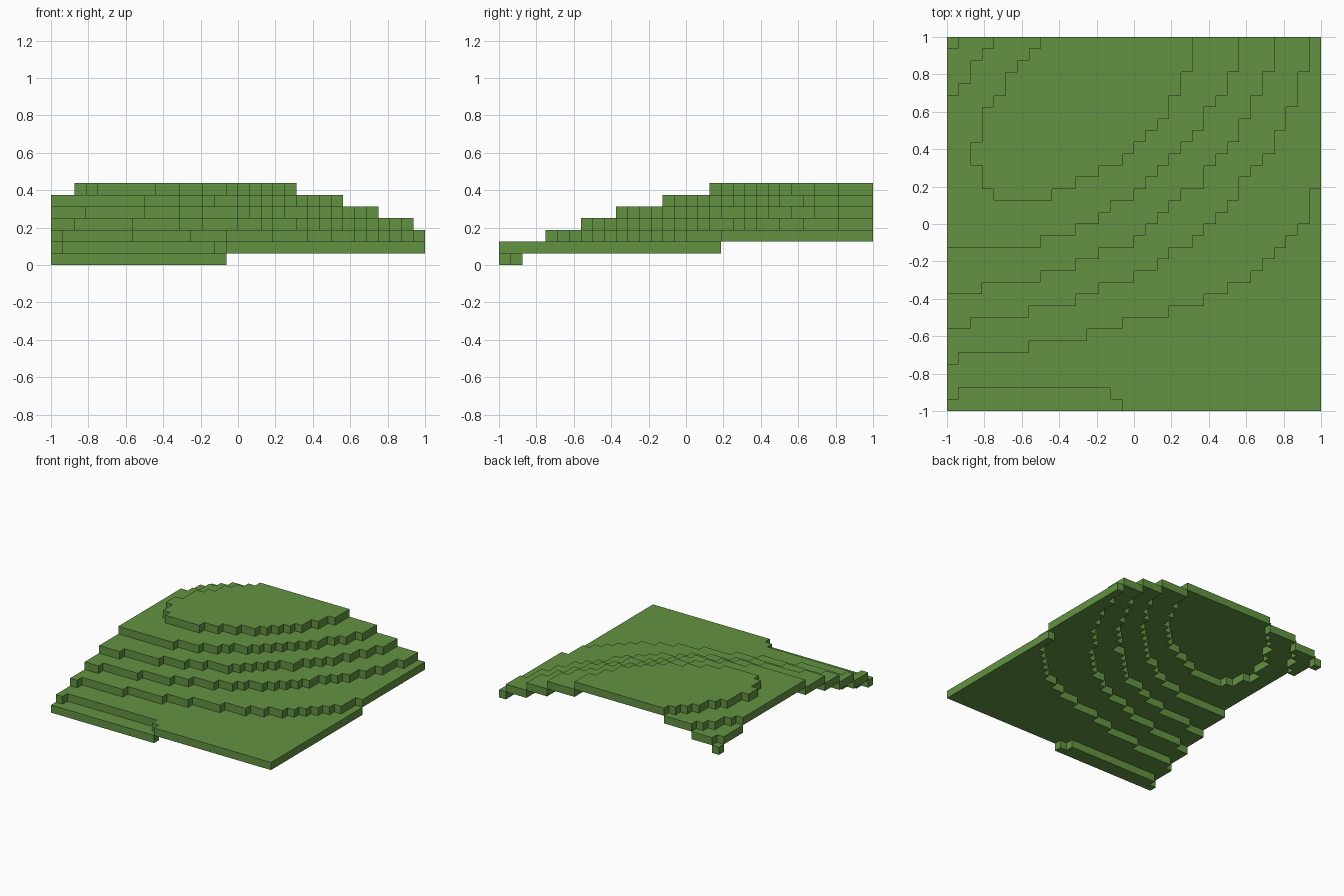
import bpy
import bmesh
import math

if "Cube" in bpy.data.objects:
    bpy.data.objects.remove(bpy.data.objects["Cube"], do_unlink=True)

COUNT = 32            # blocks along each side
SIZE = 2 / COUNT      # edge length of one block

# Single flat grass colour
grass = bpy.data.materials.new("grass_green")
grass_color = (0.125, 0.29, 0.055, 1)
grass.diffuse_color = grass_color
grass.use_nodes = True
grass.node_tree.nodes["Principled BSDF"].inputs["Base Color"].default_value = grass_color


def contour(first_row, widths):
    """Row of a stepped line in each column; each width is the run on one row."""
    rows = []
    for step, width in enumerate(widths):
        rows += [first_row + step] * width
    return rows + [COUNT] * (COUNT - len(rows))


# Front edge of every terrace, from low to high
floors = [
    [1] + [2] * 13 + [1] + [0] * 17,
    contour(4, [1, 6, 5, 3, 4, 3, 2, 2, 1, 1, 1, 1, 1, 0, 0, 1]),
    contour(7, [2, 5, 4, 2, 3, 2, 1, 2, 1, 1, 1, 1, 0, 1, 1, 1, 0, 1, 0, 1, 0, 0, 1]),
    contour(10, [3, 5, 3, 2, 3, 1, 1, 1, 1, 2, 0, 1, 1, 1, 0, 1, 0, 1, 0, 1]),
    contour(14, [8, 3, 2, 1, 2, 1, 1, 1, 1, 1, 1, 0, 1, 1, 0, 1]),
    contour(18, [9, 2, 2, 2, 1, 1, 1, 1, 0, 1, 0, 1]),
]
# The summit is rounded off on its right-hand side
floors[-1][:4] = [COUNT, COUNT, 21, 19]

# Back edge of the terraces, where the hill falls away at the rear corner
full = [COUNT] * COUNT
ceilings = [
    full, full, full,
    contour(31, [1]),
    contour(27, [1, 1, 0, 1, 1]),
    contour(23, [3, 0, 0, 1, 1, 0, 1, 1, 1]),
]


def level(col, row):
    """Height of the ground, in blocks, at one cell."""
    return sum(f[col] <= row < c[col] for f, c in zip(floors, ceilings))


def build_terrace(name, height):
    """Make a slab one block thick from all the cells at this height."""
    bm = bmesh.new()
    corners = {}

    def corner(col, row):
        if (col, row) not in corners:
            corners[col, row] = bm.verts.new(
                (col * SIZE - 1, row * SIZE - 1, height * SIZE))
        return corners[col, row]

    for col in range(COUNT):
        for row in range(COUNT):
            if level(col, row) == height:
                bm.faces.new([corner(col, row), corner(col + 1, row),
                              corner(col + 1, row + 1), corner(col, row + 1)])

    # Raise the flat outline, keeping the underside closed
    raised = bmesh.ops.extrude_face_region(bm, geom=bm.faces[:], use_keep_orig=True)
    top = [v for v in raised["geom"] if isinstance(v, bmesh.types.BMVert)]
    bmesh.ops.translate(bm, verts=top, vec=(0, 0, SIZE))
    bmesh.ops.recalc_face_normals(bm, faces=bm.faces[:])
    bmesh.ops.dissolve_limit(bm, angle_limit=math.radians(1),
                             verts=bm.verts[:], edges=bm.edges[:])

    mesh = bpy.data.meshes.new(name)
    bm.to_mesh(mesh)
    bm.free()
    mesh.materials.append(grass)
    terrace = bpy.data.objects.new(name, mesh)
    bpy.context.collection.objects.link(terrace)


names = ["front_ledge", "lowland", "lower_slope", "middle_slope",
         "upper_slope", "shoulder", "summit"]
for height, name in enumerate(names):
    build_terrace(name, height)
